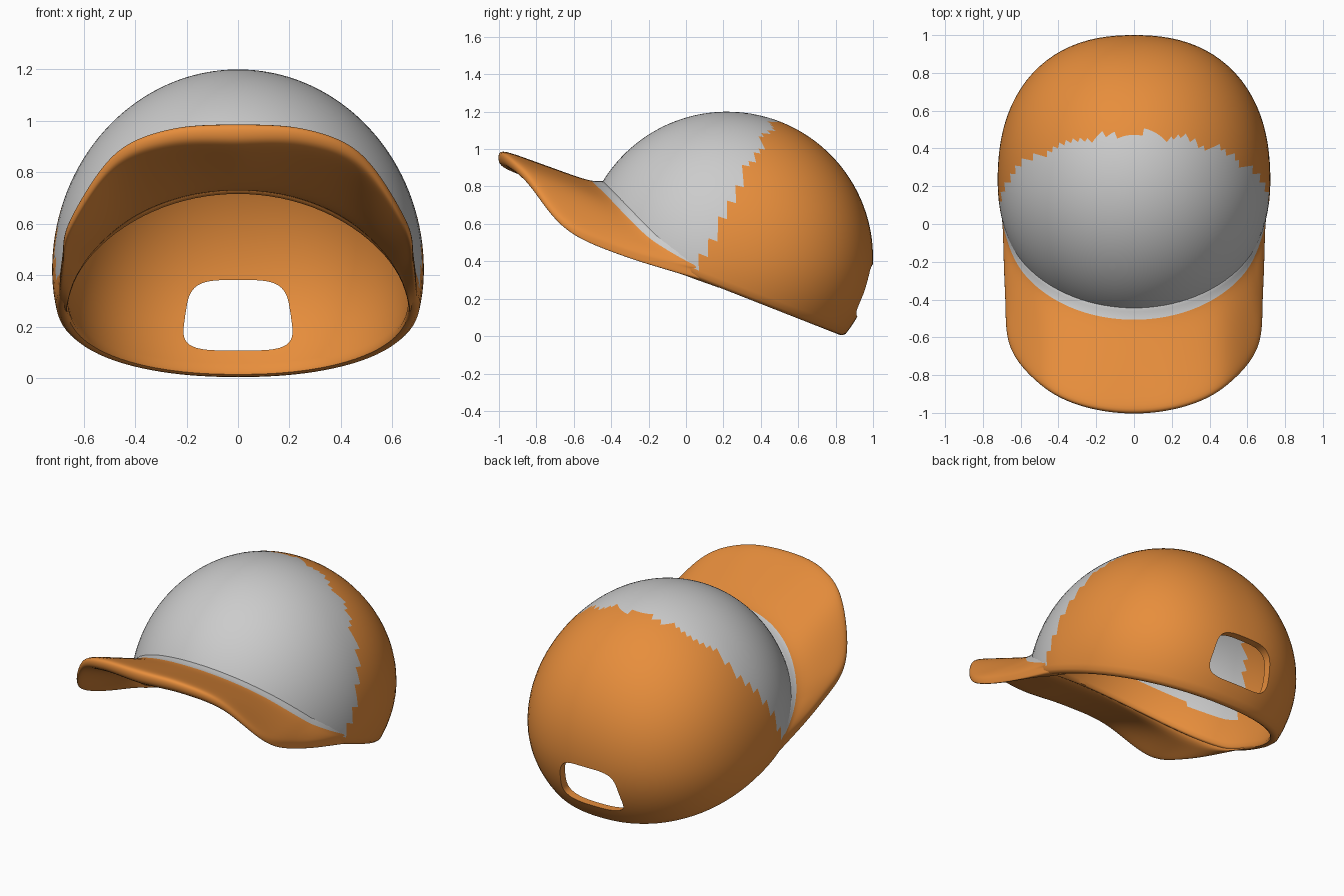
import bpy, bmesh
from math import sin, cos, pi, radians, copysign
from mathutils import Vector

if "Cube" in bpy.data.objects:
    bpy.data.objects.remove(bpy.data.objects["Cube"])

WALL = 0.045
orange = bpy.data.materials.new("orange_cloth")
orange.diffuse_color = (0.8, 0.27, 0.045, 1)
orange.use_nodes = True
orange.node_tree.nodes["Principled BSDF"].inputs["Base Color"].default_value = orange.diffuse_color
grey = bpy.data.materials.new("grey_cloth")
grey.diffuse_color = (0.55, 0.55, 0.55, 1)
grey.use_nodes = True
grey.node_tree.nodes["Principled BSDF"].inputs["Base Color"].default_value = grey.diffuse_color


# Height of the rim and of the brim seam along the cap
def rim(y):
    d = 0.05 - y
    return 0.31 + (0.58 * d + 0.4 * d * d if d > 0 else 0.393 * d)


def crease(y):
    return max(0.35 - y, rim(y) + 0.06)


# Crown surface: ellipsoid, slightly squared off at the back, tucked in at the base
def ellipsoid(th, phi, inset=0.0):
    n = 2 + (0.33 * sin(phi) ** 2 if cos(th) < 0 else 0)
    r = sin(phi) * (abs(sin(th)) ** n + abs(cos(th)) ** n) ** (-1 / n)
    height = (0.78 if cos(phi) > 0 else 0.7) - inset
    return Vector(((0.722 - inset) * r * sin(th),
                   0.22 - (0.78 - inset) * r * cos(th),
                   0.42 + height * cos(phi)))


def angle_at(th, level, lift=0.0, inset=0.0):
    lo, hi = 0.0, pi
    for _ in range(30):
        mid = (lo + hi) / 2
        p = ellipsoid(th, mid, inset)
        if p.z > level(p.y) + lift:
            lo = mid
        else:
            hi = mid
    return lo


def on_crown(th, level, lift=0.0, inset=0.0):
    return ellipsoid(th, angle_at(th, level, lift, inset), inset)


def loft(name, rows, wrap_rows, wrap_points, caps=False, mats=(orange, grey), grey_test=None):
    bm = bmesh.new()
    vs = [[bm.verts.new(p) for p in row] for row in rows]
    nr, npt = len(rows), len(rows[0])
    for i in range(nr if wrap_rows else nr - 1):
        for j in range(npt if wrap_points else npt - 1):
            k, l = (i + 1) % nr, (j + 1) % npt
            f = bm.faces.new((vs[i][j], vs[k][j], vs[k][l], vs[i][l]))
            if grey_test and grey_test(f.calc_center_median(), j):
                f.material_index = 1
    if caps:
        bm.faces.new(vs[0])
        bm.faces.new(vs[-1])
    bmesh.ops.remove_doubles(bm, verts=bm.verts, dist=1e-5)
    bmesh.ops.recalc_face_normals(bm, faces=bm.faces)
    me = bpy.data.meshes.new(name)
    bm.to_mesh(me)
    bm.free()
    for m in mats:
        me.materials.append(m)
    ob = bpy.data.objects.new(name, me)
    bpy.context.collection.objects.link(ob)
    return ob


def smooth(ob, deg):
    bpy.ops.object.select_all(action='DESELECT')
    ob.select_set(True)
    bpy.context.view_layer.objects.active = ob
    bpy.ops.object.shade_smooth_by_angle(angle=radians(deg))


# Crown: double-walled dome with a rounded slanting rim
SEG, ROWS = 96, 40
columns = []
for s in range(SEG):
    th = 2 * pi * s / SEG
    a = angle_at(th, rim, 0.018)
    b = angle_at(th, rim, 0.018, WALL)
    col = [ellipsoid(th, a * i / ROWS) for i in range(ROWS + 1)]
    col += [on_crown(th, rim, 0.004, 0.009), on_crown(th, rim, 0, WALL / 2),
            on_crown(th, rim, 0.004, WALL - 0.009)]
    col += [ellipsoid(th, b * i / ROWS, WALL) for i in range(ROWS, -1, -1)]
    columns.append(col)


def front_panel(p, j):
    base = crease(p.y) + (0.14 if j > ROWS else 0)
    return p.z > base and p.y < 0.06 + 0.54 * (p.z - 0.39) + 0.015 * sin(30 * p.x)


crown = loft("crown", columns, True, False, grey_test=front_panel)

# Rear opening: rounded, slightly tapering cutter
outline = []
for k in range(48):
    t = 2 * pi * k / 48
    u = copysign(abs(cos(t)) ** 0.5, cos(t))
    v = copysign(abs(sin(t)) ** 0.5, sin(t))
    outline.append((0.205 * u * (1 - 0.1 * v), 0.245 + 0.137 * v))
cutter = loft("opening_cutter", [[(x, y, z) for x, z in outline] for y in (0.6, 1.3)],
              False, True, caps=True, mats=(orange,))
cutter.hide_render = True
cut = crown.modifiers.new("rear_opening", 'BOOLEAN')
cut.operation, cut.object, cut.solver = 'DIFFERENCE', cutter, 'EXACT'
bpy.context.view_layer.objects.active = crown
bpy.ops.object.modifier_apply(modifier=cut.name)
bpy.data.objects.remove(cutter)
smooth(crown, 50)

# Brim: arched loft from the crown's front to an outer edge (angle, x, y, z)
half = [(0, 0, -1.005, 0.955), (20, 0.27, -0.967, 0.942), (38, 0.485, -0.86, 0.848),
        (54, 0.655, -0.655, 0.595), (66, 0.683, -0.36, 0.455), (78, 0.695, 0.02, 0.342),
        (88, 0.695, 0.16, 0.31)]
keys = [Vector((-a, -x, y, z)) for a, x, y, z in half[:0:-1]] + [Vector(h) for h in half]


def spline(i, t):
    p0, p1, p2, p3 = (keys[max(0, min(len(keys) - 1, i + d))] for d in (-1, 0, 1, 2))
    return 0.5 * (2 * p1 + (p2 - p0) * t + (2 * p0 - 5 * p1 + 4 * p2 - p3) * t * t
                  + (3 * p1 - p0 - 3 * p2 + p3) * t ** 3)


path = [spline(i, k / 5) for i in range(len(keys) - 1) for k in range(5)] + [keys[-1]]
sections = []
for a, x, y, z in path:
    th = radians(a)
    edge, seam = Vector((x, y, z)), on_crown(th, crease)
    under = on_crown(th, rim, -0.008, WALL * 0.9)
    thick = 0.05 - 0.03 * min(1, abs(a) / 78)
    top, bottom = edge + Vector((0, 0, thick)), edge - Vector((0, 0, thick))
    sections.append([on_crown(th, crease, 0.055, 0.004), seam.lerp(top, 0.06),
                     seam.lerp(top, 0.35), seam.lerp(top, 0.7), seam.lerp(top, 0.95),
                     edge + Vector((0, 0, thick * 0.5)), edge - Vector((0, 0, thick * 0.5)),
                     bottom.lerp(under, 0.05), bottom.lerp(under, 0.35),
                     bottom.lerp(under, 0.7), under,
                     on_crown(th, crease, 0.02, WALL * 0.7)])
brim = loft("brim", sections, False, True, caps=True, grey_test=lambda p, j: j == 0)
sub = brim.modifiers.new("soft_surface", 'SUBSURF')
sub.levels = sub.render_levels = 2
smooth(brim, 180)
